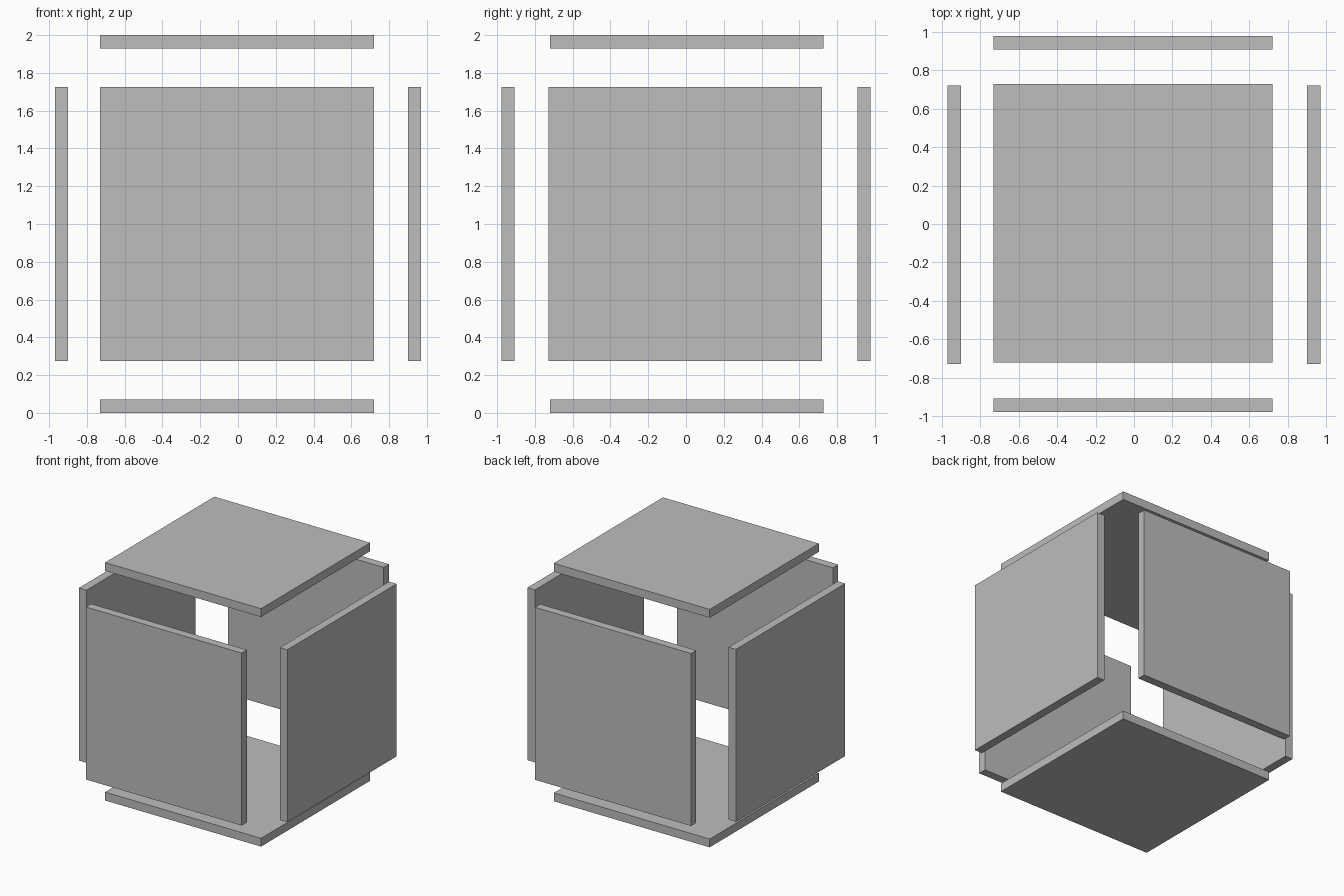
import bpy

cube = bpy.data.objects.get("Cube")
if cube:
    bpy.data.objects.remove(cube, do_unlink=True)

GREY = (0.51, 0.51, 0.51, 1)
grey = bpy.data.materials.new("plain grey")
grey.use_nodes = True
grey.diffuse_color = GREY
grey.node_tree.nodes["Principled BSDF"].inputs["Base Color"].default_value = GREY

SIDE, THICK = 1.45, 0.07


def panel(name, axis, centre):
    """Square slab that is thin along the given axis."""
    size = [SIDE] * 3
    size[axis] = THICK
    bpy.ops.mesh.primitive_cube_add(size=1, location=centre)
    obj = bpy.context.object
    obj.name = name
    obj.scale = size
    bpy.ops.object.transform_apply(location=False, rotation=False, scale=True)
    obj.data.materials.append(grey)


# Six separate walls of an exploded box
panel("left_panel", 0, (0.935, -0.004, 1))
panel("right_panel", 0, (-0.935, -0.004, 1))
panel("front_panel", 1, (-0.006, -0.943, 1))
panel("back_panel", 1, (-0.006, 0.943, 1))
panel("bottom_panel", 2, (-0.006, 0.004, THICK / 2))
panel("top_panel", 2, (-0.006, 0.004, 2 - THICK / 2))
